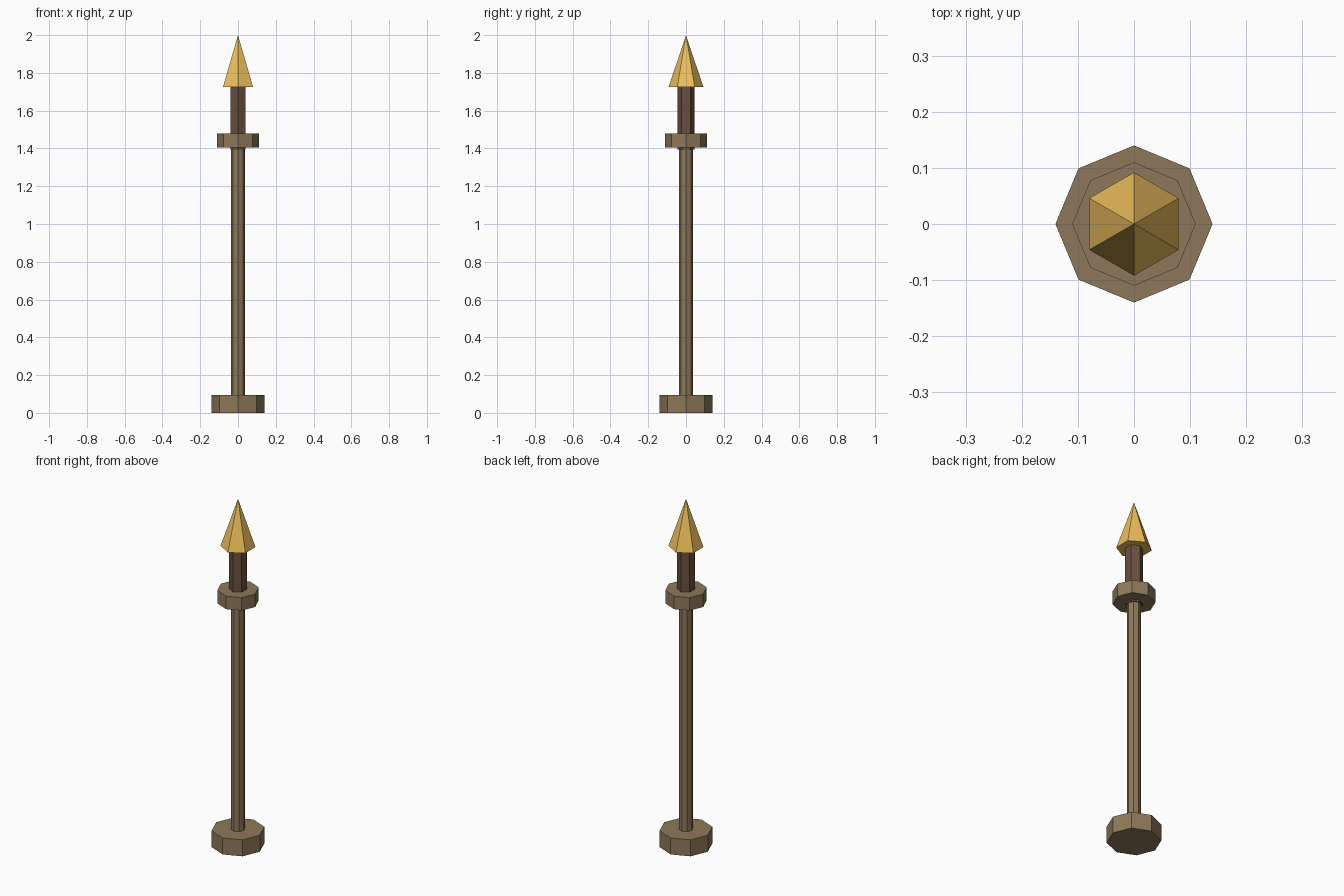
import bpy

if "Cube" in bpy.data.objects:
    bpy.data.objects.remove(bpy.data.objects["Cube"])


def material(name, color):
    mat = bpy.data.materials.new(name)
    mat.diffuse_color = (*color, 1)
    mat.use_nodes = True
    mat.node_tree.nodes["Principled BSDF"].inputs["Base Color"].default_value = mat.diffuse_color
    return mat


def prism(name, sides, z0, z1, r0, r1, mat):
    """Flat-sided upright prism or cone, first corner on +y."""
    bpy.ops.mesh.primitive_cone_add(vertices=sides, radius1=r0, radius2=r1,
                                    depth=z1 - z0, location=(0, 0, (z0 + z1) / 2))
    obj = bpy.context.object
    obj.name = name
    obj.data.name = name
    obj.data.materials.append(mat)
    return obj


wood = material("wood", (0.27, 0.19, 0.10))
dark_wood = material("dark_wood", (0.14, 0.08, 0.05))
gold = material("gold", (0.85, 0.52, 0.11))

# Pole with its foot and collar
prism("foot", 8, 0.0, 0.095, 0.14, 0.14, wood)
prism("shaft", 8, 0.05, 1.44, 0.037, 0.037, wood)
prism("collar", 8, 1.405, 1.48, 0.11, 0.11, wood)

# Six-sided socket and pointed tip
prism("socket", 6, 1.395, 1.74, 0.046, 0.046, dark_wood)
prism("tip", 6, 1.725, 2.0, 0.092, 0.0, gold)
